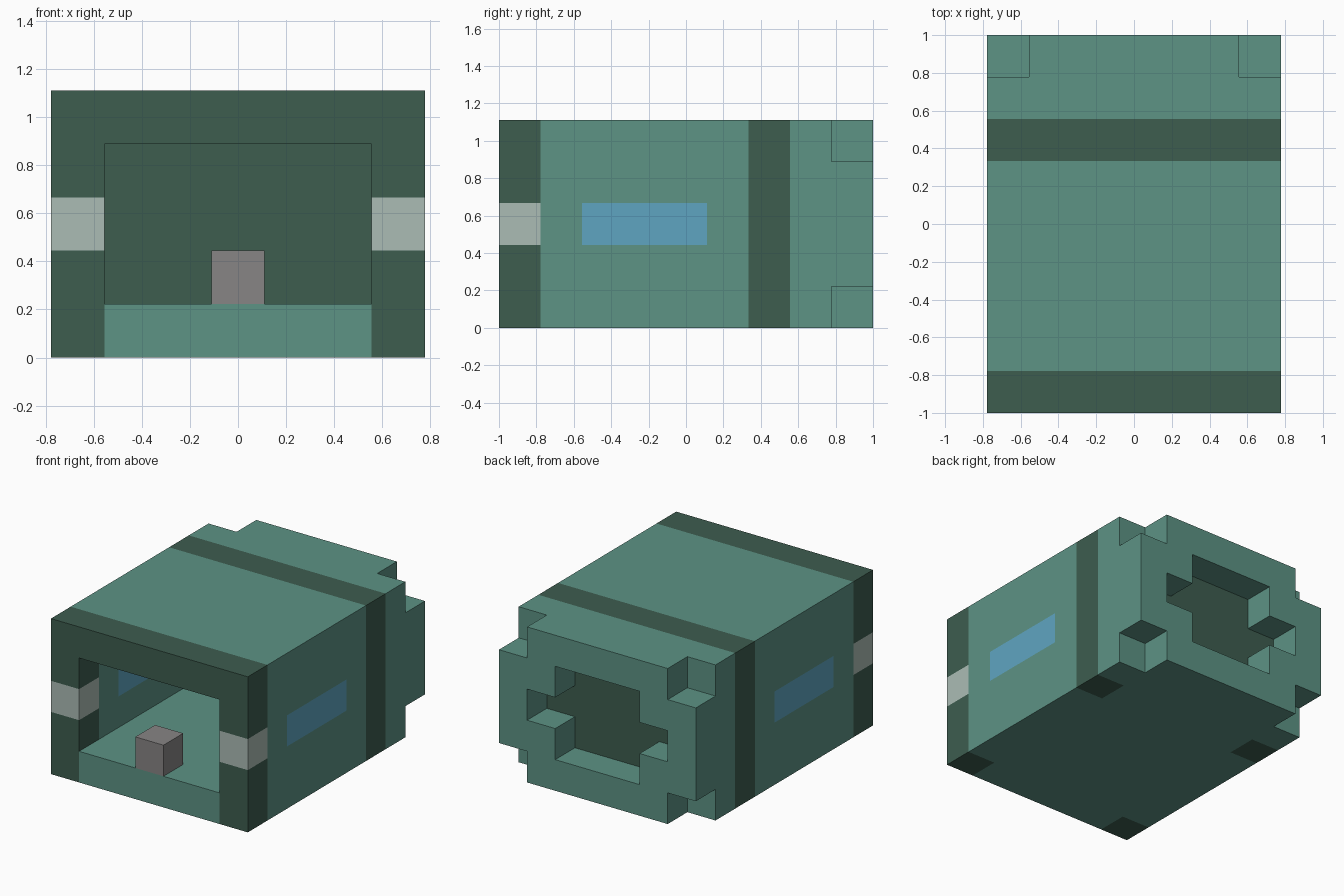
import bpy
import bmesh
from math import radians
from mathutils import Vector

if "Cube" in bpy.data.objects:
    bpy.data.objects.remove(bpy.data.objects["Cube"], do_unlink=True)

# The vehicle is made of blocks: 7 wide, 9 long, 5 tall
W, L, H = 7, 9, 5
UNIT = 2 / L


def material(name, r, g, b):
    def linear(c):
        c /= 255
        return c / 12.92 if c <= 0.04045 else ((c + 0.055) / 1.055) ** 2.4
    colour = (linear(r), linear(g), linear(b), 1)
    mat = bpy.data.materials.new(name)
    mat.use_nodes = True
    mat.diffuse_color = colour
    bsdf = mat.node_tree.nodes["Principled BSDF"]
    bsdf.inputs["Base Color"].default_value = colour
    bsdf.inputs["Roughness"].default_value = 0.9
    return mat


teal = material("teal", 93, 147, 133)
dark_green = material("dark green", 61, 93, 79)
pale_grey = material("pale grey", 171, 188, 181)
blue = material("window blue", 95, 165, 193)
grey = material("seat grey", 135, 133, 133)


def block(xs, ys, zs):
    """Cells in inclusive ranges along each axis."""
    return {(x, y, z) for x in range(xs[0], xs[1] + 1)
            for y in range(ys[0], ys[1] + 1)
            for z in range(zs[0], zs[1] + 1)}


def mirrored(cells):
    return cells | {(W - 1 - x, y, z) for x, y, z in cells}


def slab(y0, y1):
    return block((0, W - 1), (y0, y1), (0, H - 1))


def core(y0, y1):
    return block((1, W - 2), (y0, y1), (1, H - 2))


def tube(y0, y1):
    return slab(y0, y1) - core(y0, y1)


# Dark ribs wrap the sides and roof; the floor stays teal between them
floor = block((1, W - 2), (0, 6), (0, 0))
lamps = mirrored(block((0, 0), (0, 0), (2, 2)))
windows = mirrored(block((0, 0), (2, 4), (2, 2)))
front_rib = tube(0, 0) - floor - lamps
rear_rib = tube(6, 6) - floor
cabin = tube(1, 5) - floor - windows
rear_collar = tube(7, 7)
bulkhead = core(7, 7)

# Rear plate has a cross-shaped recess and notched corners
cross = block((1, W - 2), (8, 8), (2, 2)) | block((2, 4), (8, 8), (1, 3))
corners = mirrored({(0, 8, 0), (0, 8, H - 1)})
rear_plate = slab(8, 8) - cross - corners
seat = {(3, 0, 1)}

parts = {
    "floor": (floor, teal),
    "cabin_shell": (cabin, teal),
    "front_rib": (front_rib, dark_green),
    "rear_rib": (rear_rib, dark_green),
    "front_lamps": (lamps, pale_grey),
    "side_windows": (windows, blue),
    "rear_collar": (rear_collar, teal),
    "bulkhead": (bulkhead, dark_green),
    "rear_plate": (rear_plate, teal),
    "seat": (seat, grey),
}
solid = set().union(*(cells for cells, _ in parts.values()))
ORIGIN = Vector((-W / 2, -L / 2, 0))


def build(name, cells, mat):
    """Skin the cells with only the faces open to the air."""
    bm = bmesh.new()
    for cell in sorted(cells):
        centre = Vector(cell) + Vector((0.5, 0.5, 0.5)) + ORIGIN
        for axis in range(3):
            for sign in (-1, 1):
                n = Vector((0, 0, 0))
                n[axis] = sign
                if tuple(int(c + d) for c, d in zip(cell, n)) in solid:
                    continue
                u = Vector((0, 0, 0))
                u[(axis + 1) % 3] = 0.5
                v = n.cross(u)
                mid = centre + n / 2
                quad = (mid - u - v, mid + u - v, mid + u + v, mid - u + v)
                bm.faces.new([bm.verts.new(p * UNIT) for p in quad])
    bmesh.ops.remove_doubles(bm, verts=bm.verts, dist=0.001)
    bmesh.ops.dissolve_limit(bm, angle_limit=radians(1),
                             verts=bm.verts, edges=bm.edges)
    mesh = bpy.data.meshes.new(name)
    bm.to_mesh(mesh)
    bm.free()
    mesh.materials.append(mat)
    obj = bpy.data.objects.new(name, mesh)
    bpy.context.collection.objects.link(obj)


for part_name, (part_cells, part_material) in parts.items():
    build(part_name, part_cells, part_material)
